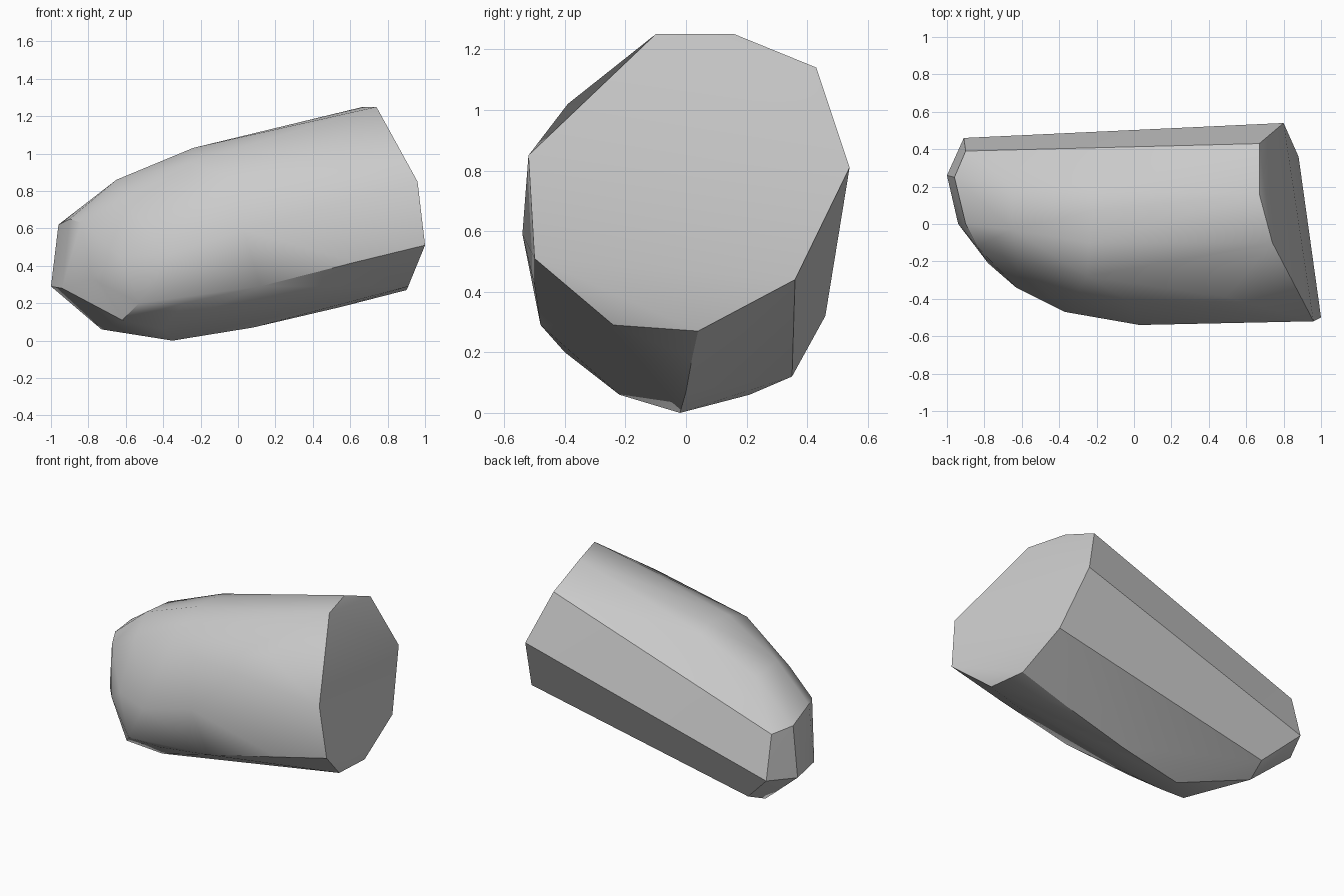
import bpy
import bmesh
import math

# Remove the default cube only
default_cube = bpy.data.objects.get("Cube")
if default_cube:
    bpy.data.objects.remove(default_cube, do_unlink=True)


def make_material(name, colour):
    material = bpy.data.materials.new(name)
    material.use_nodes = True
    material.diffuse_color = colour
    shader = material.node_tree.nodes["Principled BSDF"]
    shader.inputs["Base Color"].default_value = colour
    shader.inputs["Roughness"].default_value = 0.8
    return material


def build_hull(name, outlines, material, smooth_angle):
    """Wrap a tight convex skin around the guide outlines."""
    shape = bmesh.new()
    for outline in outlines:
        for corner in outline:
            shape.verts.new(corner)
    skin = bmesh.ops.convex_hull(shape, input=shape.verts[:])
    # Discard guide corners that lie beneath the skin
    leftover = set(skin["geom_interior"]) | set(skin["geom_unused"])
    loose = [item for item in leftover if isinstance(item, bmesh.types.BMVert)]
    bmesh.ops.delete(shape, geom=loose, context="VERTS")
    bmesh.ops.recalc_face_normals(shape, faces=shape.faces[:])
    mesh = bpy.data.meshes.new(name)
    shape.to_mesh(mesh)
    shape.free()
    mesh.materials.append(material)
    stone = bpy.data.objects.new(name, mesh)
    bpy.context.collection.objects.link(stone)
    # Soft faces with crisp chipped edges
    bpy.ops.object.select_all(action="DESELECT")
    stone.select_set(True)
    bpy.context.view_layer.objects.active = stone
    bpy.ops.object.shade_smooth_by_angle(angle=math.radians(smooth_angle))
    return stone


# Broad slanted cap at the large end
cap = [
    (.74, -.1, 1.25), (.67, .16, 1.25), (.67, .43, 1.14),
    (.8, .54, .81), (.88, .36, .44), (.9, .04, .27),
    (.91, -.24, .29), (1, -.5, .51), (.96, -.52, .85),
]

# Chipped facets at the narrow tip
tip = [
    (-.9, 0, .65), (-.96, .25, .62), (-.9, .39, .6),
    (-.91, .46, .32), (-1, .26, .29), (-.94, 0, .28),
    (-.84, -.12, .63), (-.78, -.21, .33),
]

# Worn underside
underside = [
    (-.7, .35, .12), (-.73, .21, .06), (-.35, -.02, 0),
    (-.4, -.22, .06), (-.62, -.28, .11), (.08, 0, .07),
    (.55, .02, .18), (-.53, -.39, .2), (-.29, -.4, .2),
]

# Bulging front flank
flank = [
    (.12, -.48, .29), (.63, -.5, .42), (.03, -.54, .59),
    (-.37, -.47, .46), (-.63, -.34, .45), (-.03, -.41, .87),
    (.49, -.39, 1.02), (-.62, -.2, .75), (-.25, -.28, .95),
]

# Rounded crest along the top
crest = [
    (-.24, -.1, 1.03), (-.22, .07, 1.03), (-.24, .18, 1.01),
    (-.65, -.03, .86), (-.65, .2, .84),
]

grey = make_material("stone_grey", (.6, .6, .6, 1))
build_hull("stone_body", [cap, tip, underside, flank, crest], grey, 30)
